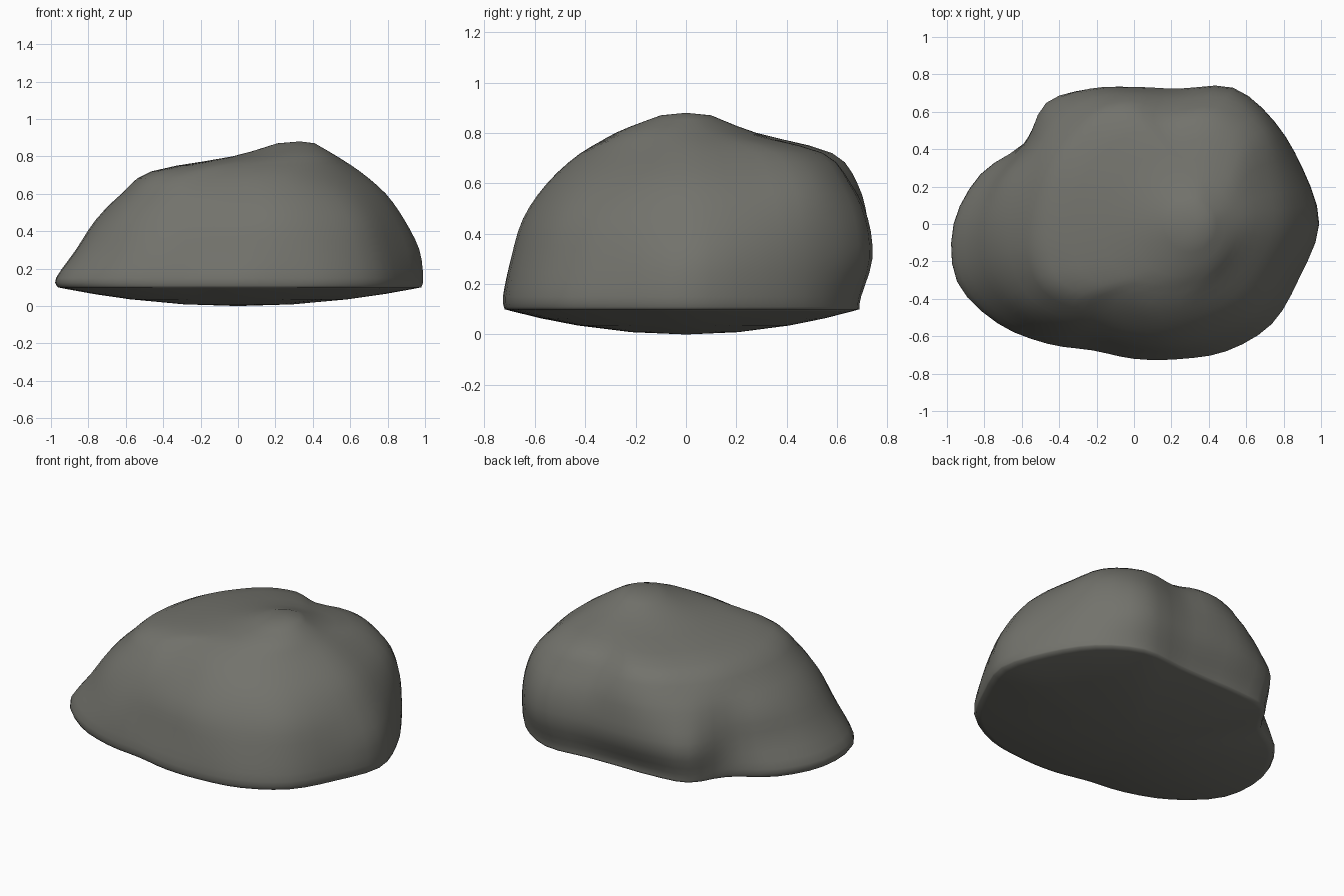
import bpy, bmesh
from math import cos, sin, tau
from mathutils import Vector

cube = bpy.data.objects.get("Cube")
if cube:
    bpy.data.objects.remove(cube, do_unlink=True)

# Stone colour
stone = bpy.data.materials.new("dark warm grey stone")
stone.use_nodes = True
grey = (0.17, 0.17, 0.15, 1)
stone.diffuse_color = grey
bsdf = stone.node_tree.nodes["Principled BSDF"]
bsdf.inputs["Base Color"].default_value = grey
bsdf.inputs["Roughness"].default_value = 0.9

SIDES = 20    # measured directions per contour
STEPS = 3     # subdivisions between measured points

# Radii of the contours in hundredths, counter-clockwise from +x
foot = [99, 95, 92, 85, 71, 67, 70, 77, 73, 86, 96, 99, 90, 79, 71, 72, 76, 84, 91, 93]
belly = [97, 94, 93, 90, 76, 73, 76, 80, 72, 79, 86, 88, 83, 75, 67, 68, 73, 80, 87, 90]
flank = [89, 89, 91, 88, 74, 72, 74, 74, 69, 73, 76, 77, 75, 68, 62, 63, 68, 74, 81, 84]
shoulder = [79, 80, 85, 80, 67, 68, 68, 65, 62, 61, 62, 64, 64, 59, 53, 53, 58, 64, 70, 74]
plateau = [65, 66, 71, 67, 55, 58, 56, 51, 48, 46, 46, 48, 50, 46, 40, 40, 44, 50, 55, 60]
dome = [28] * SIDES
crown = [10] * SIDES


def spline(points, closed):
    """Smooth curve that passes through every point."""
    n = len(points)
    result = []
    for i in range(n if closed else n - 1):
        a, b, c, d = (points[k % n if closed else min(max(k, 0), n - 1)]
                      for k in range(i - 1, i + 3))
        for s in range(STEPS):
            t = s / STEPS
            result.append(b + (c - a) * t / 2 + (a * 2 - b * 5 + c * 4 - d) * t ** 2 / 2
                          + (b * 3 - a - c * 3 + d) * t ** 3 / 2)
    return result if closed else result + [points[-1]]


def outline(radii, z, centre_x=0, scale=.01):
    """One closed contour of the rock."""
    angles = [tau * i / SIDES for i in range(SIDES)]
    return spline([Vector((centre_x + r * scale * cos(a), r * scale * sin(a), z))
                   for r, a in zip(radii, angles)], True)


# Run a smooth rib up the rock through every contour
contours = [
    outline(foot, .1, scale=.0099),
    outline(foot, .15),
    outline(belly, .3),
    outline(flank, .46),
    outline(shoulder, .6),
    outline(plateau, .72),
    outline(dome, .8, centre_x=.25),
    outline(crown, .87, centre_x=.31),
]
ribs = [spline(rib, False) for rib in zip(*contours)]
layers = list(zip(*ribs))

# Shallow bowl-shaped underside
rim = layers[0]
bowl = [[Vector((p.x * s, p.y * s, p.z * s * s)) for p in rim] for s in (.3, .6, .8, .96)]

bm = bmesh.new()
rings = [[bm.verts.new(p) for p in layer] for layer in bowl + layers]
count = len(rim)
bottom = bm.verts.new((0, 0, 0))
peak = bm.verts.new((.33, 0, .88))
for i in range(count):
    j = (i + 1) % count
    for low, high in zip(rings, rings[1:]):
        bm.faces.new((low[i], low[j], high[j], high[i]))
    bm.faces.new((rings[0][j], rings[0][i], bottom))
    bm.faces.new((rings[-1][i], rings[-1][j], peak))

# Smooth shaded boulder
mesh = bpy.data.meshes.new("boulder")
bm.to_mesh(mesh)
bm.free()
mesh.materials.append(stone)
for face in mesh.polygons:
    face.use_smooth = True
boulder = bpy.data.objects.new("boulder", mesh)
bpy.context.collection.objects.link(boulder)
